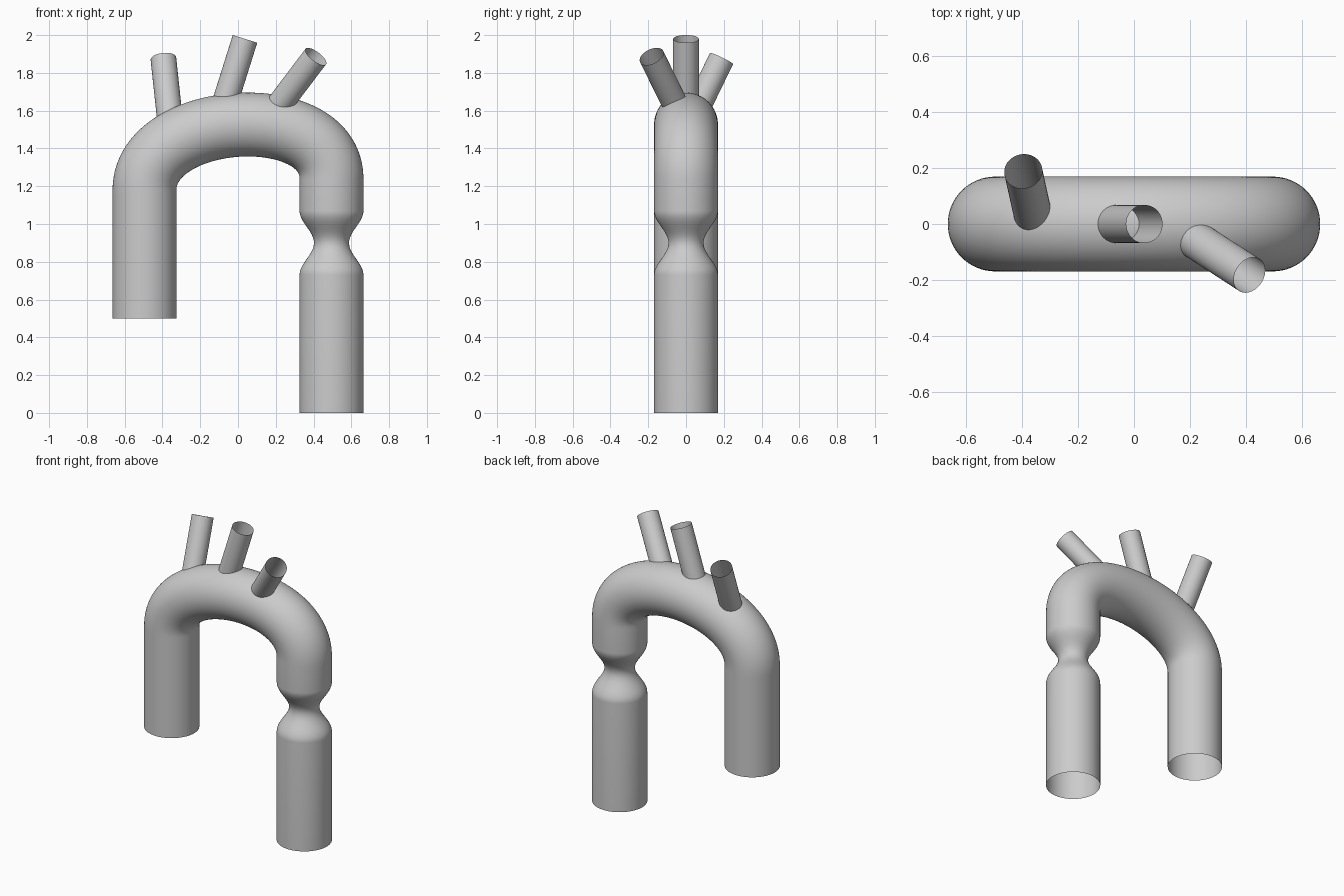
import bpy, bmesh
from math import cos, sin, pi
from mathutils import Vector

if "Cube" in bpy.data.objects:
    bpy.data.objects.remove(bpy.data.objects["Cube"])

grey = bpy.data.materials.new("plain grey")
grey.use_nodes = True
grey.diffuse_color = (0.6, 0.6, 0.6, 1)
grey.node_tree.nodes["Principled BSDF"].inputs["Base Color"].default_value = (0.6, 0.6, 0.6, 1)

RADIUS = 0.169
LEG_X = 0.495


def tube(name, path, radii, sides):
    """Sweep an open-ended round tube along a path."""
    bm = bmesh.new()
    rings = []
    for i, (point, radius) in enumerate(zip(path, radii)):
        before, after = path[max(i - 1, 0)], path[min(i + 1, len(path) - 1)]
        along = (after - before).normalized()
        u = Vector((0, 1, 0)).cross(along).normalized()
        v = along.cross(u)
        rings.append([bm.verts.new(point + radius * (cos(a) * u + sin(a) * v))
                      for a in (2 * pi * k / sides for k in range(sides))])
    for low, high in zip(rings, rings[1:]):
        for k in range(sides):
            n = (k + 1) % sides
            bm.faces.new((low[k], low[n], high[n], high[k]))
    mesh = bpy.data.meshes.new(name)
    bm.to_mesh(mesh)
    bm.free()
    mesh.materials.append(grey)
    mesh.shade_smooth()
    obj = bpy.data.objects.new(name, mesh)
    bpy.context.collection.objects.link(obj)
    return obj


def bezier(a, b, c, d, t):
    s = 1 - t
    return s**3 * a + 3 * s * s * t * b + 3 * s * t * t * c + t**3 * d


# Main tube: short leg, arch, then long leg with a narrowed waist
LEFT_Z, RIGHT_Z, RISE = 1.18, 1.24, 0.42
start, end = Vector((-LEG_X, 0, LEFT_Z)), Vector((LEG_X, 0, RIGHT_Z))
up = Vector((0, 0, RISE))
path = [Vector((-LEG_X, 0, 0.5)), Vector((-LEG_X, 0, LEFT_Z - 0.02))]
path += [bezier(start, start + up, end + up, end, i / 64) for i in range(65)]
radii = [RADIUS] * len(path)

WAIST_Z, WAIST_HALF, WAIST_DEPTH = 0.9, 0.17, 0.076
path.append(Vector((LEG_X, 0, RIGHT_Z - 0.02)))
radii.append(RADIUS)
for i in range(33):
    f = 1 - i / 16
    path.append(Vector((LEG_X, 0, WAIST_Z + f * WAIST_HALF)))
    radii.append(RADIUS - WAIST_DEPTH * (1 + cos(pi * f)) / 2)
path.append(Vector((LEG_X, 0, 0)))
radii.append(RADIUS)
tube("arched_tube", path, radii, 64)

# Three open branches rising from the arch
branches = {
    "right_branch": ((-0.36, 0.03, 1.55), (-0.395, 0.188, 1.876)),
    "middle_branch": ((-0.07, 0, 1.64), (0.037, 0, 1.98)),
    "left_branch": ((0.195, -0.041, 1.6), (0.412, -0.182, 1.887)),
}
for name, (base, tip) in branches.items():
    tube(name, [Vector(base), Vector(tip)], [0.068] * 2, 48)
